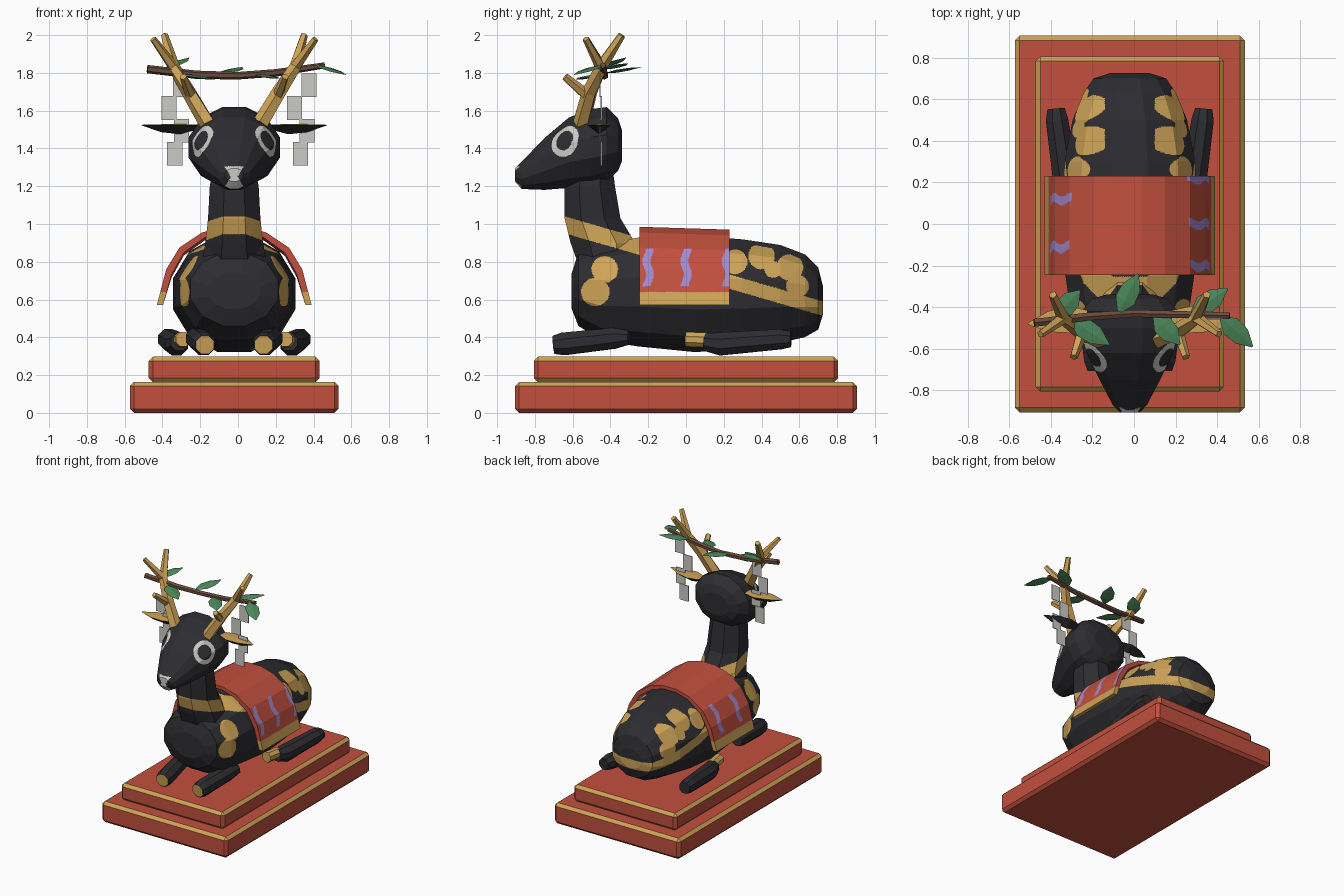
import bpy, bmesh, math
from mathutils import Vector

if "Cube" in bpy.data.objects:
    bpy.data.objects.remove(bpy.data.objects["Cube"])
CENTRE_X = -0.02


def material(name, r, g, b):
    m = bpy.data.materials.new(name)
    m.use_nodes = True
    m.diffuse_color = (r, g, b, 1)
    m.node_tree.nodes["Principled BSDF"].inputs["Base Color"].default_value = (r, g, b, 1)
    return m


BLACK = material("black lacquer", 0.026, 0.026, 0.031)
RED = material("vermilion red", 0.54, 0.08, 0.047)
GOLD = material("gold", 0.62, 0.37, 0.095)
WHITE = material("paper white", 0.6, 0.6, 0.57)
PURPLE = material("lilac", 0.36, 0.26, 0.64)
GREEN = material("leaf green", 0.075, 0.26, 0.11)
BROWN = material("bark brown", 0.14, 0.07, 0.045)


def finish(name, bm, mats, rule=None, fine=False):
    """Turn a bmesh into an object; rule(point, normal) picks each face's material."""
    bmesh.ops.recalc_face_normals(bm, faces=bm.faces)
    if fine:
        refine(bm, rule)
    if rule:
        for f in bm.faces:
            f.material_index = rule(f.calc_center_median(), f.normal)
    me = bpy.data.meshes.new(name)
    bm.to_mesh(me)
    bm.free()
    for m in mats:
        me.materials.append(m)
    ob = bpy.data.objects.new(name, me)
    ob.location.x = CENTRE_X
    bpy.context.collection.objects.link(ob)
    return ob


def refine(bm, rule):
    """Split flat faces finely only where the painted colour changes."""
    for size in (0.1, 0.06, 0.04, 0.02, 0.012, 0.009):
        for _ in range(3):
            bmesh.ops.triangulate(bm, faces=bm.faces)
            bm.normal_update()
            edges = set()
            for f in bm.faces:
                mixed = len({rule(v.co, f.normal) for v in f.verts}) > 1
                if mixed or size >= 0.04:
                    edges.update(e for e in f.edges if e.calc_length() > size)
            if not edges:
                break
            bmesh.ops.subdivide_edges(bm, edges=list(edges), cuts=1)
    bmesh.ops.triangulate(bm, faces=bm.faces)
    bm.normal_update()


def loft(name, rings, mats, rule=None, fine=False):
    bm = bmesh.new()
    rows = [[bm.verts.new(p) for p in ring] for ring in rings]
    n = len(rows[0])
    for a, b in zip(rows, rows[1:]):
        for i in range(n):
            j = (i + 1) % n
            bm.faces.new((a[i], a[j], b[j], b[i]))
    bm.faces.new(rows[0])
    bm.faces.new(rows[-1])
    return finish(name, bm, mats, rule, fine)


def ellipse(c, u, v, n):
    c, u, v = Vector(c), Vector(u), Vector(v)
    angles = [math.tau * (i + 0.5) / n for i in range(n)]
    return [c + u * math.cos(a) + v * math.sin(a) for a in angles]


def tube(name, path, radii, n, mats, rule=None):
    pts = [Vector(p) for p in path]
    rings = []
    for i, p in enumerate(pts):
        d = (pts[min(i + 1, len(pts) - 1)] - pts[max(i - 1, 0)]).normalized()
        side = d.cross(Vector((0, 0, 1)) if abs(d.z) < 0.9 else Vector((0, 1, 0))).normalized()
        rings.append(ellipse(p, side * radii[i], side.cross(d) * radii[i], n))
    return loft(name, rings, mats, rule)


def blade(name, base, tip, widths, up, down, mats, rule=None):
    """Pointed leaf shape, four corners to each cross-section."""
    base, tip = Vector(base), Vector(tip)
    d = tip - base
    side = d.cross(Vector((0, 0, 1))).normalized()
    lift = side.cross(d).normalized()
    rings = []
    for t, w in zip((0, 0.3, 0.65, 1), widths):
        c, k = base + d * t, w / max(widths)
        rings.append([c + side * w, c + lift * up * k, c - side * w, c - lift * down * k])
    return loft(name, rings, mats, rule)


def box(name, centre, size, mats, bevel=0, rule=None):
    bm = bmesh.new()
    bmesh.ops.create_cube(bm, size=1)
    for v in bm.verts:
        v.co = Vector(centre) + Vector(a * b for a, b in zip(v.co, size))
    if bevel:
        bmesh.ops.bevel(bm, geom=list(bm.edges), offset=bevel, segments=1, affect='EDGES')
    return finish(name, bm, mats, rule)


# Two-step plinth with gilded edges
box("plinth_lower", (0, 0, 0.082), (1.105, 1.81, 0.165), [RED, GOLD], 0.022,
    lambda p, n: int(0.3 < n.z < 0.9))
box("plinth_upper", (0, 0, 0.23), (0.905, 1.61, 0.135), [RED, GOLD], 0.022,
    lambda p, n: int(0.3 < abs(n.z) < 0.9))


# Gold painting on body and neck
SPOTS = [(-0.43, 0.76, 0.07), (-0.48, 0.64, 0.075), (0.26, 0.80, 0.065), (0.40, 0.83, 0.07),
         (0.46, 0.76, 0.045), (0.55, 0.77, 0.07), (0.59, 0.67, 0.06)]


def gilding(p, n):
    if p.y < -0.2 and p.z > 0.8 and abs(p.z - 0.995 + 0.29 * (p.y + 0.64)) < 0.045:
        return 1
    if p.y > 0.15 and abs(p.z - 0.695 + 0.29 * (p.y - 0.23)) < 0.038:
        return 1
    spot = any(math.hypot(p.y - y, p.z - z) < r for y, z, r in SPOTS)
    return int(spot and abs(p.x) > 0.12)


# Body: (y, bottom, top, half width)
BODY = [(-0.605, 0.55, 0.74, 0.14), (-0.57, 0.46, 0.85, 0.24), (-0.45, 0.38, 0.89, 0.29),
        (-0.25, 0.35, 0.93, 0.32), (0.05, 0.32, 0.94, 0.335), (0.3, 0.34, 0.92, 0.325),
        (0.5, 0.37, 0.89, 0.285), (0.63, 0.40, 0.84, 0.23), (0.7, 0.44, 0.77, 0.18),
        (0.725, 0.52, 0.67, 0.10)]
loft("body", [ellipse((0, y, (a + b) / 2), (w, 0, 0), (0, 0, (b - a) / 2 * 1.03), 12)
              for y, a, b, w in BODY], [BLACK, GOLD], gilding, True)

# Neck: (z, y, half depth, half width)
NECK = [(0.78, -0.42, 0.16, 0.19), (0.9, -0.44, 0.185, 0.165), (1.03, -0.495, 0.16, 0.15),
        (1.2, -0.51, 0.145, 0.14), (1.3, -0.5, 0.12, 0.12)]
loft("neck", [ellipse((0, y, z), (w, 0, 0), (0, d, 0), 8) for z, y, d, w in NECK],
     [BLACK, GOLD], gilding, True)


# Head with ringed eyes and pale nose
def face_paint(p, n):
    d = Vector((abs(p.x) - 0.18, p.y + 0.645, (p.z - 1.445) * 0.92)).length
    if 0.052 < d < 0.083:
        return 1
    nose = p.y < -0.83 and n.y < -0.3 and p.z < 1.305
    return int(nose and abs(p.x) < 0.018 + 0.6 * abs(p.z - 1.25))


HEAD = [(-0.905, 1.225, 1.295, 0.05), (-0.87, 1.185, 1.33, 0.085), (-0.75, 1.18, 1.455, 0.15),
        (-0.62, 1.19, 1.565, 0.215), (-0.5, 1.2, 1.61, 0.25), (-0.42, 1.22, 1.62, 0.24),
        (-0.36, 1.28, 1.56, 0.19), (-0.34, 1.33, 1.5, 0.12)]
loft("head", [ellipse((0, y, (a + b) / 2), (w, 0, 0), (0, 0, (b - a) / 2 * 1.03), 12)
              for y, a, b, w in HEAD], [BLACK, WHITE], face_paint, True)

# Paired ears, antlers and folded legs
for s, side in ((1, "left"), (-1, "right")):
    blade(f"ear_{side}", (s * 0.2, -0.45, 1.525), (s * 0.49, -0.48, 1.525),
          (0.035, 0.065, 0.05, 0.004), 0.004, 0.05, [BLACK, GOLD],
          lambda p, n: int(n.z > 0.3))
    fork = (s * 0.32, -0.45, 1.83)
    tube(f"antler_{side}", [(s * 0.14, -0.555, 1.53), (s * 0.24, -0.51, 1.7), fork,
                            (s * 0.37, -0.34, 2.0)], (0.045, 0.04, 0.033, 0.02), 5, [GOLD])
    tube(f"antler_outer_tine_{side}", [fork, (s * 0.43, -0.53, 1.98)], (0.03, 0.018), 5, [GOLD])
    tube(f"antler_front_tine_{side}", [(s * 0.23, -0.52, 1.68), (s * 0.27, -0.64, 1.78)],
         (0.03, 0.02), 5, [GOLD])
    tube(f"front_leg_{side}", [(s * 0.155, -0.7, 0.36), (s * 0.16, -0.65, 0.365),
                               (s * 0.2, -0.38, 0.395), (s * 0.22, -0.3, 0.4)],
         (0.052, 0.065, 0.06, 0.04), 8, [BLACK, GOLD], lambda p, n: int(n.y < -0.85))
    tube(f"hind_hoof_{side}", [(s * 0.27, 0.0, 0.39), (s * 0.285, 0.12, 0.385)],
         (0.042, 0.042), 8, [GOLD])
    tube(f"hind_leg_{side}", [(s * 0.29, 0.1, 0.375), (s * 0.305, 0.18, 0.365),
                              (s * 0.35, 0.5, 0.39), (s * 0.355, 0.555, 0.39)],
         (0.05, 0.066, 0.058, 0.045), 8, [BLACK])

# Arched saddle blanket with gold hem and wavy lilac stripes
half = [(0.41, 0.57), (0.36, 0.76), (0.29, 0.875), (0.17, 0.955), (0.06, 0.985)]
outer = half + [(-x, z) for x, z in reversed(half)]
inner = [(x * 0.92, z - 0.027 * (z > 0.6)) for x, z in reversed(outer)]


def blanket_paint(p, n):
    if p.z < 0.64:
        return 1
    rows = (-0.2, 0.0, 0.22) if p.x > 0 else (-0.11, 0.12)
    wave = 0.01 * math.sin(p.z * 45)
    stripe = any(abs(p.y - y - wave) < 0.021 for y in rows)
    return 2 if stripe and 0.67 < p.z < 0.87 and abs(n.y) < 0.5 else 0


loft("saddle_blanket", [[(x, y, z - drop * (z > 0.6)) for x, z in outer + inner]
                        for y, drop in ((-0.245, 0), (0.23, 0.015))],
     [RED, GOLD, PURPLE], blanket_paint, True)

# Branch laid across the antlers, with leaves
tube("branch", [(-0.46, -0.475, 1.82), (-0.2, -0.445, 1.79), (0.02, -0.43, 1.785),
                (0.22, -0.435, 1.8), (0.48, -0.44, 1.84)], (0.022, 0.022, 0.02, 0.02, 0.016), 6, [BROWN])
LEAVES = [((-0.35, -0.44, 1.83), (-0.24, -0.32, 1.88)), ((-0.28, -0.46, 1.79), (-0.1, -0.58, 1.765)),
          ((-0.05, -0.42, 1.80), (0.04, -0.24, 1.83)), ((0.12, -0.44, 1.79), (0.24, -0.58, 1.77)),
          ((0.3, -0.43, 1.82), (0.47, -0.31, 1.85)), ((0.44, -0.45, 1.84), (0.59, -0.59, 1.79))]
for i, (base, tip) in enumerate(LEAVES):
    blade(f"leaf_{i + 1}", base, tip, (0.012, 0.05, 0.045, 0.004), 0.008, 0.008, [GREEN])

# Zigzag paper streamers hanging from the branch
STREAMERS = {"left": (0.395, 0.32, 0.385, 0.35), "right": (-0.285, -0.345, -0.28, -0.315)}
for side, xs in STREAMERS.items():
    for i, x in enumerate(xs):
        box(f"paper_streamer_{side}_{i + 1}", (x, -0.455 + 0.006 * (i % 2), 1.735 - 0.121 * i),
            (0.08, 0.006, 0.125), [WHITE])
